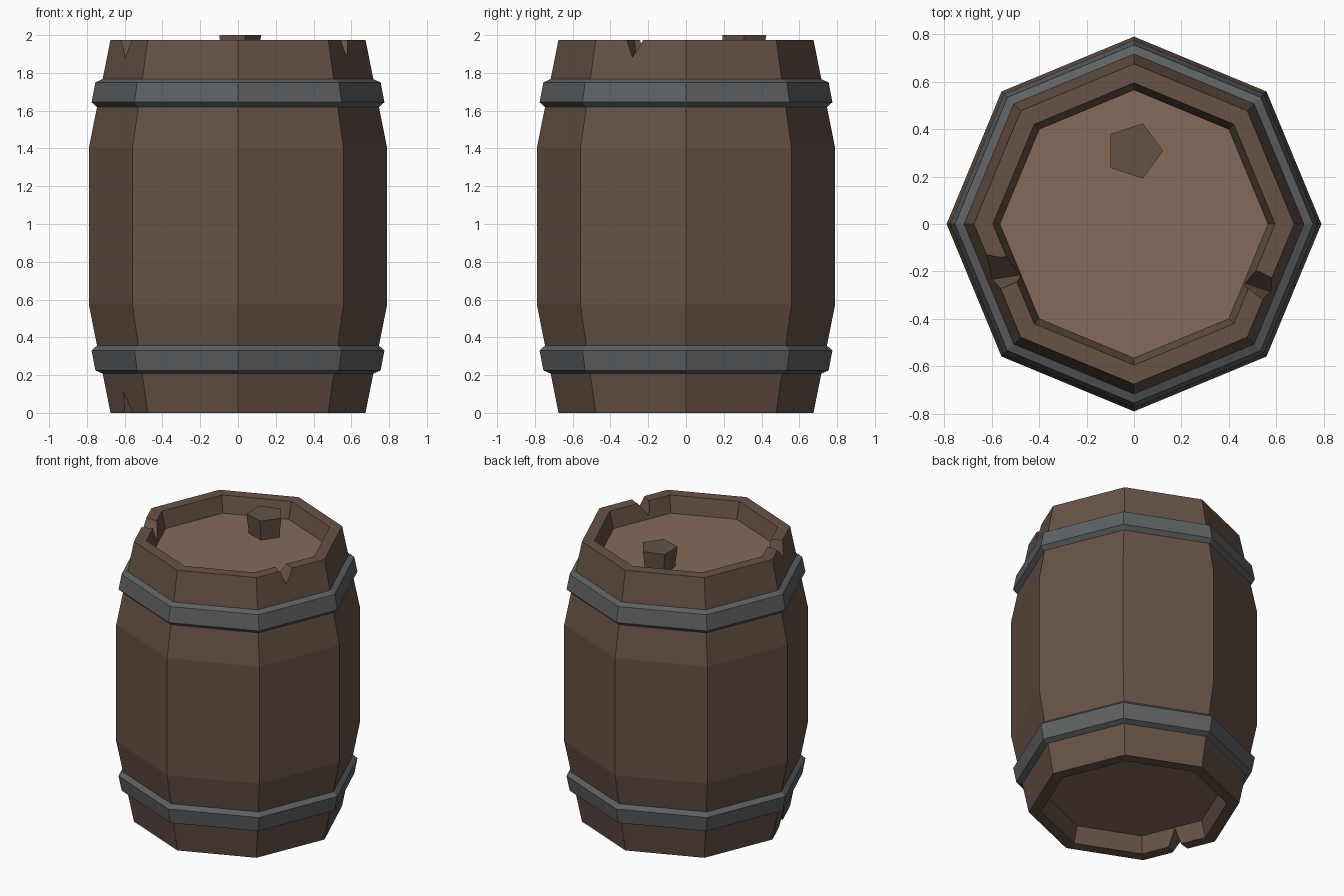
import bpy, bmesh, math
from mathutils import Vector

if "Cube" in bpy.data.objects:
    bpy.data.objects.remove(bpy.data.objects["Cube"])


def material(name, rgb):
    m = bpy.data.materials.new(name)
    m.diffuse_color = (*rgb, 1)
    m.use_nodes = True
    m.node_tree.nodes["Principled BSDF"].inputs["Base Color"].default_value = m.diffuse_color
    return m


WOOD = material("stave_wood", (0.135, 0.085, 0.062))
HEAD = material("head_wood", (0.235, 0.142, 0.102))
BUNG = material("bung_wood", (0.125, 0.084, 0.062))
IRON = material("iron", (0.112, 0.12, 0.125))


def finish(bm, name, *mats):
    bmesh.ops.recalc_face_normals(bm, faces=bm.faces)
    me = bpy.data.meshes.new(name)
    bm.to_mesh(me)
    bm.free()
    ob = bpy.data.objects.new(name, me)
    bpy.context.collection.objects.link(ob)
    for m in mats:
        me.materials.append(m)
    return ob


def lathe(profile, closed, sides=8):
    """Sweep an (r, z) profile round z; open profiles get capped ends."""
    bm = bmesh.new()
    rings = [[bm.verts.new((r * math.cos(2 * math.pi * i / sides),
                            r * math.sin(2 * math.pi * i / sides), z))
              for i in range(sides)] for r, z in profile]
    pairs = list(zip(rings, rings[1:]))
    if closed:
        pairs.append((rings[-1], rings[0]))
    for a, b in pairs:
        for i in range(sides):
            j = (i + 1) % sides
            bm.faces.new((a[i], a[j], b[j], b[i]))
    if not closed:
        for ring in (rings[0], rings[-1]):
            bm.faces.new(ring).material_index = 1
    return bm


# Barrel body with recessed heads, mirrored about its middle height
H = 1.975
half = [(0.565, 0.115), (0.595, 0), (0.675, 0), (0.79, 0.575)]
body = finish(lathe(half + [(r, H - z) for r, z in reversed(half)], False),
              "barrel_body", WOOD, HEAD)


# Chipped notches in the rims: outer and inner (left, apex, right) points
def notch(rim_z, apex_z, outer, inner):
    bm = bmesh.new()
    ends = []
    for t in (-0.35, 1.5):
        pts = []
        for k, (o, i) in enumerate(zip(outer, inner)):
            p = Vector(i).lerp(Vector(o), t)
            pts.append(Vector((p.x, p.y, apex_z if k == 1 else rim_z)))
        apex = pts[1]
        ends.append([bm.verts.new(apex + (p - apex) * 1.3) for p in pts])
    a, b = ends
    bm.faces.new(a)
    bm.faces.new(b)
    for i in range(3):
        j = (i + 1) % 3
        bm.faces.new((a[i], a[j], b[j], b[i]))
    cutter = finish(bm, "notch_cutter", WOOD)
    cutter.hide_render = True
    mod = body.modifiers.new("notch", "BOOLEAN")
    mod.operation, mod.solver, mod.object = "DIFFERENCE", "EXACT", cutter
    bpy.context.view_layer.objects.active = body
    bpy.ops.object.modifier_apply(modifier=mod.name)
    bpy.data.objects.remove(cutter)


notch(H, 1.875, [(-0.623, -0.125), (-0.605, -0.235), (-0.565, -0.265)],
      [(-0.54, -0.13), (-0.485, -0.215), (-0.495, -0.24)])
notch(H, 1.883, [(0.58, -0.23), (0.577, -0.285), (0.547, -0.307)],
      [(0.515, -0.20), (0.47, -0.25), (0.485, -0.27)])
notch(0, 0.11, [(-0.60, -0.18), (-0.605, -0.22), (-0.56, -0.277)],
      [(-0.53, -0.16), (-0.52, -0.19), (-0.49, -0.24)])

# Iron hoops, the lower one mirrored from the upper
hoop = [(0.69, 1.613), (0.74, 1.613), (0.775, 1.645),
        (0.755, 1.75), (0.717, 1.767), (0.67, 1.767)]
finish(lathe(hoop, True), "upper_hoop", IRON)
finish(lathe([(r, H - z) for r, z in hoop], True), "lower_hoop", IRON)

# Five-sided bung standing on the top head
bung = finish(lathe([(0.105, 1.84), (0.122, 2.0)], False, 5),
              "bung", BUNG, BUNG)
bung.location = (0, 0.308, 0)
